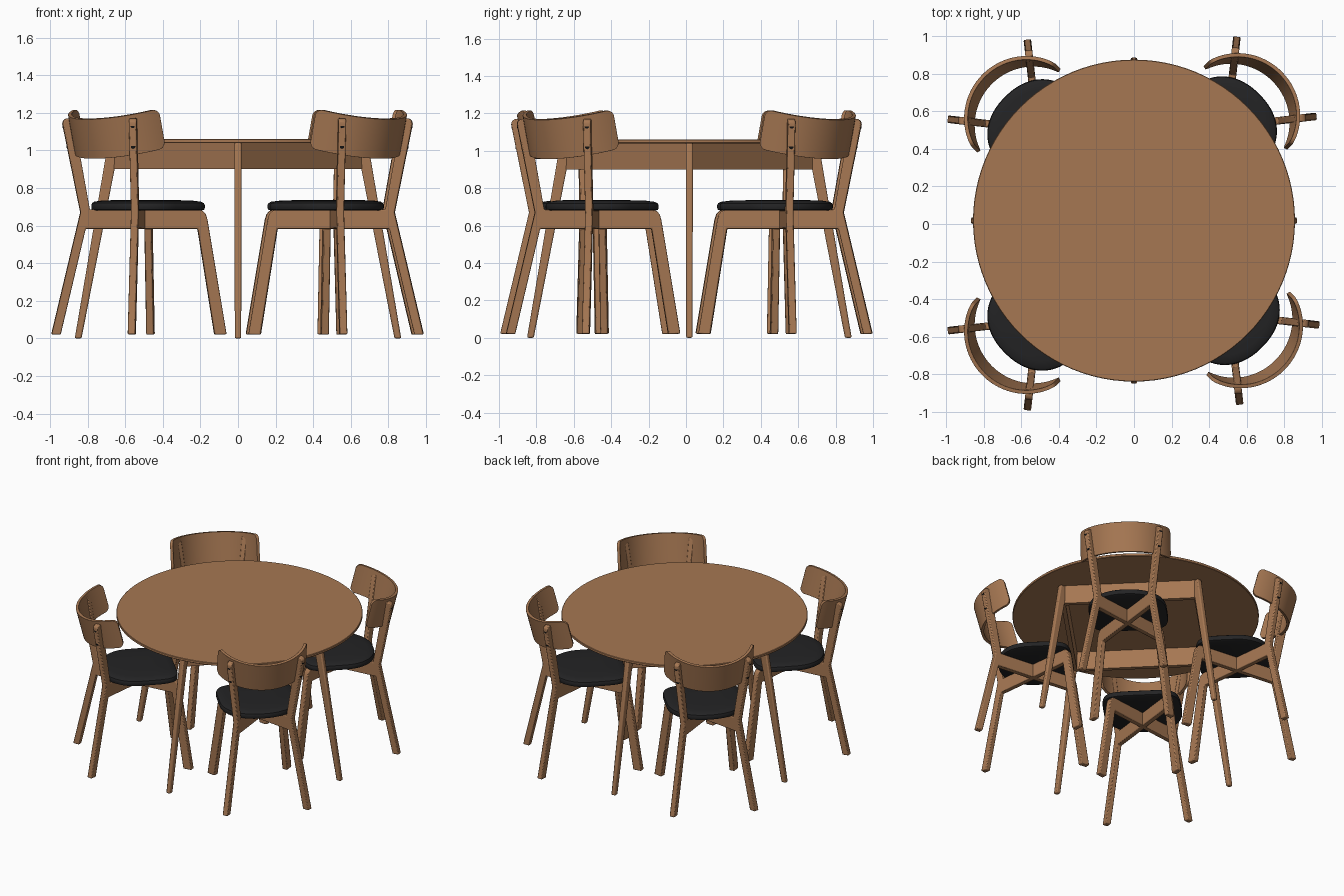
import bpy, bmesh, math
from mathutils import Matrix, Vector

if "Cube" in bpy.data.objects:
    bpy.data.objects.remove(bpy.data.objects["Cube"])


def material(name, rgb):
    m = bpy.data.materials.new(name)
    m.diffuse_color = (*rgb, 1)
    m.use_nodes = True
    m.node_tree.nodes["Principled BSDF"].inputs["Base Color"].default_value = m.diffuse_color
    return m


WOOD = material("warm wood", (0.38, 0.185, 0.085))
BLACK = material("black upholstery", (0.017, 0.017, 0.018))
DARK = material("dark screw", (0.006, 0.006, 0.006))


def finish(bm, name, mat):
    bmesh.ops.recalc_face_normals(bm, faces=bm.faces)
    me = bpy.data.meshes.new(name)
    bm.to_mesh(me)
    bm.free()
    me.materials.append(mat)
    me.shade_smooth()
    me.set_sharp_from_angle(angle=math.radians(35))
    return me


def place(name, me, matrix=Matrix(), bevel=0):
    ob = bpy.data.objects.new(name, me)
    bpy.context.collection.objects.link(ob)
    ob.matrix_world = matrix
    if bevel:
        b = ob.modifiers.new("soft edges", 'BEVEL')
        b.width, b.segments, b.limit_method = bevel, 2, 'ANGLE'
        b.angle_limit = math.radians(40)
    return ob


def loft(rings, name, mat):
    """Skin closed rings of equal length and cap both ends."""
    bm = bmesh.new()
    vs = [[bm.verts.new(p) for p in r] for r in rings]
    n = len(rings[0])
    for a, b in zip(vs, vs[1:]):
        for i in range(n):
            j = (i + 1) % n
            bm.faces.new((a[i], a[j], b[j], b[i]))
    bm.faces.new(vs[0])
    bm.faces.new(vs[-1])
    return finish(bm, name, mat)


# ---------- table ----------
TY = 0.018


def circle(r, z, n=96):
    return [(r * math.cos(2 * math.pi * i / n), r * math.sin(2 * math.pi * i / n), z) for i in range(n)]


place("table_top", loft([circle(0.853, 1.04), circle(0.856, 1.043), circle(0.856, 1.057),
                         circle(0.853, 1.06)], "table_top", WOOD), Matrix.Translation((0, TY, 0)))


def leg_ring(x, z, radial, tangent):
    return [(x + a * radial / 2, b * tangent / 2, z) for a, b in ((-1, -1), (1, -1), (1, 1), (-1, 1))]


leg = loft([leg_ring(0.85, 0, 0.036, 0.034), leg_ring(0.66, 1.04, 0.062, 0.038)], "table_leg", WOOD)
# apron board between two neighbouring legs, drawn along y then turned 45 degrees
d = 0.655 / math.sqrt(2)
apron = loft([[(d + x, y, z) for x, y in ((-0.015, -d), (0.015, -d), (0.015, d), (-0.015, d))]
              for z in (0.9, 1.04)], "apron", WOOD)
for k in range(4):
    base = Matrix.Translation((0, TY, 0))
    place(f"table_leg_{k+1}", leg, base @ Matrix.Rotation(k * math.pi / 2, 4, 'Z'), 0.008)
    place(f"table_apron_{k+1}", apron, base @ Matrix.Rotation((k + 0.5) * math.pi / 2, 4, 'Z'))

# ---------- chair parts (local +x is the sitting direction) ----------
# side frame: back leg, back post, rail and front leg in one flat profile
profile = [(-0.482, 0.022), (-0.434, 0.02), (-0.300, 0.583), (0.300, 0.583), (0.390, 0.02),
           (0.454, 0.022), (0.352, 0.63), (0.343, 0.66), (0.328, 0.677), (0.305, 0.685),
           (-0.278, 0.685), (-0.362, 1.15), (-0.369, 1.163), (-0.385, 1.171), (-0.405, 1.169),
           (-0.42, 1.157), (-0.423, 1.14), (-0.327, 0.67)]
frame = loft([[(s, y, z) for s, z in profile] for y in (-0.02, 0.02)], "chair_frame", WOOD)


# cushion: squarer at the front, rounder at the back
def seat_ring(scale, z, n=64):
    ring = []
    for i in range(n):
        t = 2 * math.pi * (i + 0.5) / n
        c, s = math.cos(t), math.sin(t)
        e, a = (5, 0.275) if c > 0 else (2.2, 0.245)
        x = a * math.copysign(abs(c) ** (2 / e), c)
        y = 0.272 * math.copysign(abs(s) ** (2 / e), s)
        ring.append((x * scale, y * scale, z))
    return ring


seat = loft([seat_ring(k, z) for k, z in ((0.95, 0.68), (0.99, 0.685), (1, 0.695), (1, 0.708), (0.985, 0.719),
                                          (0.94, 0.727), (0.8, 0.733), (0.4, 0.737))], "seat_cushion", BLACK)

# backrest: bent board with rounded corners, leaning back
R, H, CORNER, THICK = 0.327, 0.108, 0.04, 0.02
TILT, HALF = math.radians(14), math.radians(74)
angles = [HALF * math.sin(math.pi / 2 * i / 24) for i in range(-24, 25)]
rings = []
for a in angles:
    gap = max(0, CORNER - R * (HALF - abs(a)))
    h = H - CORNER + math.sqrt(max(0, CORNER ** 2 - gap ** 2))
    ring = []
    for r, v in ((R, h), (R, -h), (R - THICK, -h), (R - THICK, h)):
        f = R - r * math.cos(a)
        back = 0.414 - f * math.cos(TILT) + (v - H) * math.sin(TILT)
        z = 1.165 + (v - H) * math.cos(TILT) + f * math.sin(TILT)
        ring.append((-back, r * math.sin(a), z))
    rings.append(ring)
backrest = loft(rings, "backrest", WOOD)

# screw head, axis along x
bm = bmesh.new()
bmesh.ops.create_cone(bm, cap_ends=True, segments=16, radius1=0.012, radius2=0.012, depth=0.012,
                      matrix=Matrix.Rotation(math.pi / 2, 4, 'Y'))
screw = finish(bm, "screw", DARK)

# ---------- four chairs around the table ----------
chairs = [("front_left", -0.513, -0.513, 45), ("front_right", 0.508, -0.483, 135),
          ("back_right", 0.493, 0.518, 225), ("back_left", -0.513, 0.503, 315)]
for name, cx, cy, turn in chairs:
    M = Matrix.Translation((cx, cy, 0)) @ Matrix.Rotation(math.radians(turn), 4, 'Z')
    place(f"{name}_chair_seat", seat, M)
    place(f"{name}_chair_backrest", backrest, M, 0.004)
    for side, ang in (("a", 38.5), ("b", -38.5)):
        F = M @ Matrix.Rotation(math.radians(ang), 4, 'Z')
        place(f"{name}_chair_frame_{side}", frame, F, 0.006)
        for i, (s, z) in enumerate(((-0.415, 1.13), (-0.393, 1.02))):
            place(f"{name}_chair_screw_{side}{i+1}", screw, F @ Matrix.Translation((s, 0, z)))
